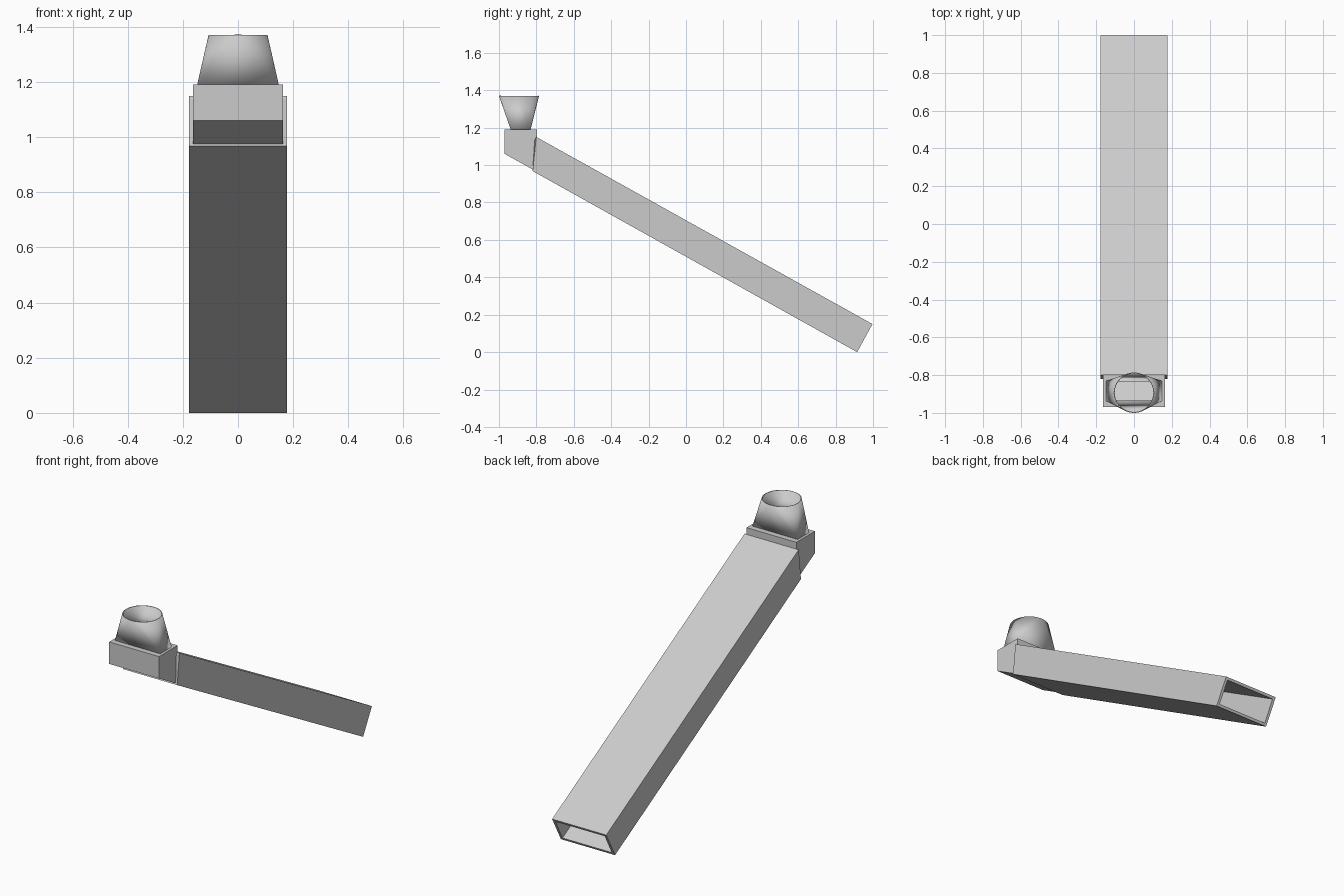
import bpy, bmesh, math
from mathutils import Vector

if "Cube" in bpy.data.objects:
    bpy.data.objects.remove(bpy.data.objects["Cube"])


def make_part(name, verts, faces, wall, smooth=False):
    """Open sheet thickened inwards to give a hollow sheet-metal part."""
    bm = bmesh.new()
    vs = [bm.verts.new(v) for v in verts]
    for f in faces:
        bm.faces.new([vs[i] for i in f])
    bmesh.ops.recalc_face_normals(bm, faces=bm.faces)
    # make sure the sheet faces outwards
    c = sum((v.co for v in bm.verts), Vector()) / len(bm.verts)
    if sum(f.normal.dot(f.calc_center_median() - c) * f.calc_area() for f in bm.faces) < 0:
        bmesh.ops.reverse_faces(bm, faces=bm.faces)
    me = bpy.data.meshes.new(name)
    bm.to_mesh(me)
    bm.free()
    ob = bpy.data.objects.new(name, me)
    bpy.context.collection.objects.link(ob)
    mod = ob.modifiers.new("wall", 'SOLIDIFY')
    mod.thickness = wall
    mod.offset = -1
    mod.use_even_offset = True
    if smooth:
        bpy.context.view_layer.objects.active = ob
        ob.select_set(True)
        bpy.ops.object.shade_smooth_by_angle(angle=math.radians(25))
        ob.select_set(False)
    return ob


def extrude_x(profile, half):
    """Side profile (y, z) copied to both sides of x = 0."""
    return [(s * half, y, z) for s in (-1, 1) for y, z in profile]


# Long sloping duct, open at both ends
duct = [(-0.82, 0.968), (0.915, 0.0), (0.997, 0.15), (-0.80, 1.15)]
make_part("sloping_duct", extrude_x(duct, 0.177),
          [(0, 1, 2, 3), (4, 5, 6, 7), (0, 1, 5, 4), (3, 2, 6, 7)], 0.016)

# Rectangular funnel mouth, shared by the elbow top and the funnel
CX, CY, TOP = 0.148, -0.884, 1.19
HALF_Y = 0.053
mouth = [(sx * CX, CY + sy * HALF_Y, TOP)
         for sx, sy in ((1, 1), (-1, 1), (-1, -1), (1, -1))]

# Elbow box: open towards the duct, with a hole in its top
elbow = [(-0.97, TOP), (-0.97, 1.06), (-0.817, 0.975), (-0.797, 1.15), (-0.797, TOP)]
verts = extrude_x(elbow, 0.163) + mouth
faces = [(0, 1, 2, 3, 4), (5, 6, 7, 8, 9),
         (0, 1, 6, 5), (1, 2, 7, 6), (3, 4, 9, 8)]
rim = [9, 4, 0, 5]
for i in range(4):
    j = (i + 1) % 4
    faces.append((rim[i], rim[j], 10 + j, 10 + i))
make_part("elbow_box", verts, faces, 0.012)

# Funnel: rectangle-to-round transition, each corner fans to a quarter circle
N, R, FY, FZ = 48, 0.107, -0.893, 1.37
verts = mouth + [(R * math.cos(2 * math.pi * i / N), FY + R * math.sin(2 * math.pi * i / N), FZ)
                 for i in range(N)]
faces = []
for q in range(4):
    for k in range(N // 4):
        i = q * N // 4 + k
        faces.append((q, 4 + (i + 1) % N, 4 + i))
    faces.append((q, (q + 1) % 4, 4 + ((q + 1) * N // 4) % N))
make_part("round_funnel", verts, faces, 0.005, smooth=True)
